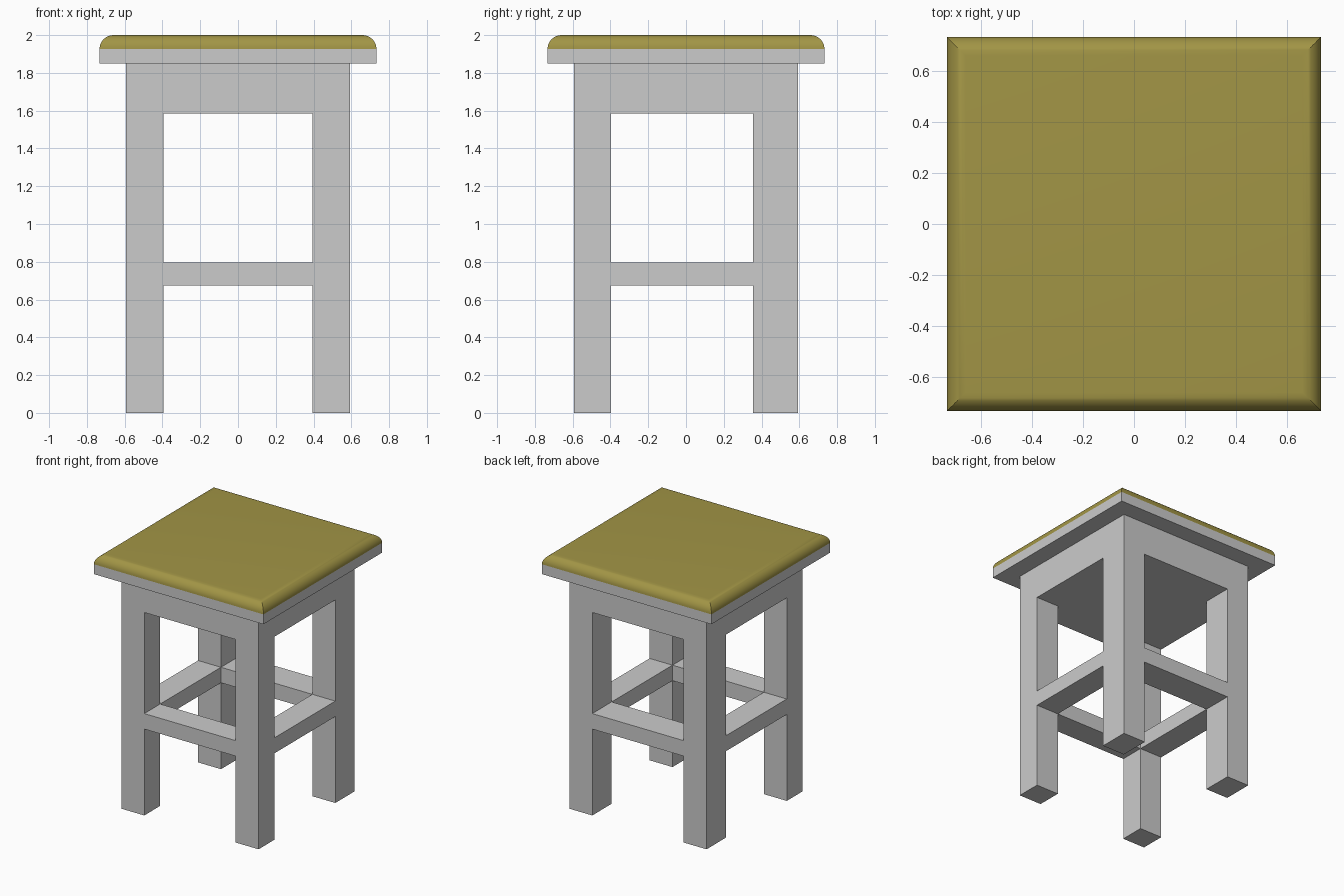
import bpy
import bmesh
from math import sin, cos, pi, radians

cube = bpy.data.objects.get("Cube")
if cube:
    bpy.data.objects.remove(cube, do_unlink=True)


def material(name, rgb):
    mat = bpy.data.materials.new(name)
    mat.use_nodes = True
    mat.diffuse_color = (*rgb, 1)
    mat.node_tree.nodes["Principled BSDF"].inputs["Base Color"].default_value = (*rgb, 1)
    return mat


def finish(name, bm, mat):
    bmesh.ops.recalc_face_normals(bm, faces=bm.faces)
    mesh = bpy.data.meshes.new(name)
    bm.to_mesh(mesh)
    bm.free()
    mesh.materials.append(mat)
    obj = bpy.data.objects.new(name, mesh)
    bpy.context.collection.objects.link(obj)
    return obj


def square_stack(name, rings, mat):
    """Stack of square rings (half width, height), capped at both ends."""
    bm = bmesh.new()
    loops = [[bm.verts.new((sx * w, sy * w, z))
              for sx, sy in ((-1, -1), (1, -1), (1, 1), (-1, 1))] for w, z in rings]
    bm.faces.new(loops[0])
    bm.faces.new(loops[-1])
    for low, high in zip(loops, loops[1:]):
        for i in range(4):
            j = (i + 1) % 4
            bm.faces.new((low[i], low[j], high[j], high[i]))
    return finish(name, bm, mat)


grey = material("grey paint", (0.6, 0.6, 0.6))
olive = material("olive fabric", (0.36, 0.3, 0.06))

# Frame: legs, stretcher rails and solid apron as one welded body on a cell grid
XS = (-0.593, -0.395, 0.395, 0.593)
YS = (-0.593, -0.397, 0.354, 0.593)
ZS = (0, 0.675, 0.796, 1.586, 1.849)
RAIL, APRON = 1, 3


def solid(i, j, k):
    if not (0 <= i < 3 and 0 <= j < 3 and 0 <= k < 4):
        return False
    if k == APRON:
        return True
    if k == RAIL:
        return (i, j) != (1, 1)
    return i != 1 and j != 1


bm = bmesh.new()
grid = {}


def corner(key):
    if key not in grid:
        grid[key] = bm.verts.new((XS[key[0]], YS[key[1]], ZS[key[2]]))
    return grid[key]


cells = [(i, j, k) for i in range(3) for j in range(3) for k in range(4) if solid(i, j, k)]
for cell in cells:
    for axis in range(3):
        for side in (0, 1):
            neighbour = list(cell)
            neighbour[axis] += 2 * side - 1
            if solid(*neighbour):
                continue
            face = []
            for u, v in ((0, 0), (1, 0), (1, 1), (0, 1)):
                key = list(cell)
                key[axis] += side
                key[(axis + 1) % 3] += u
                key[(axis + 2) % 3] += v
                face.append(corner(tuple(key)))
            bm.faces.new(face)
finish("stool_frame", bm, grey)

# Seat board
HALF, BOARD_TOP, RADIUS = 0.733, 1.926, 0.074
square_stack("seat_board", [(HALF, ZS[-1]), (HALF, BOARD_TOP)], grey)

# Cushion: quarter-round edge, mitred at the corners
STEPS = 10
arc = [pi / 2 * s / STEPS for s in range(STEPS + 1)]
cushion = square_stack("seat_cushion", [
    (HALF - RADIUS + RADIUS * cos(a), BOARD_TOP + RADIUS * sin(a)) for a in arc], olive)
bpy.ops.object.select_all(action="DESELECT")
cushion.select_set(True)
bpy.context.view_layer.objects.active = cushion
bpy.ops.object.shade_smooth_by_angle(angle=radians(30))
